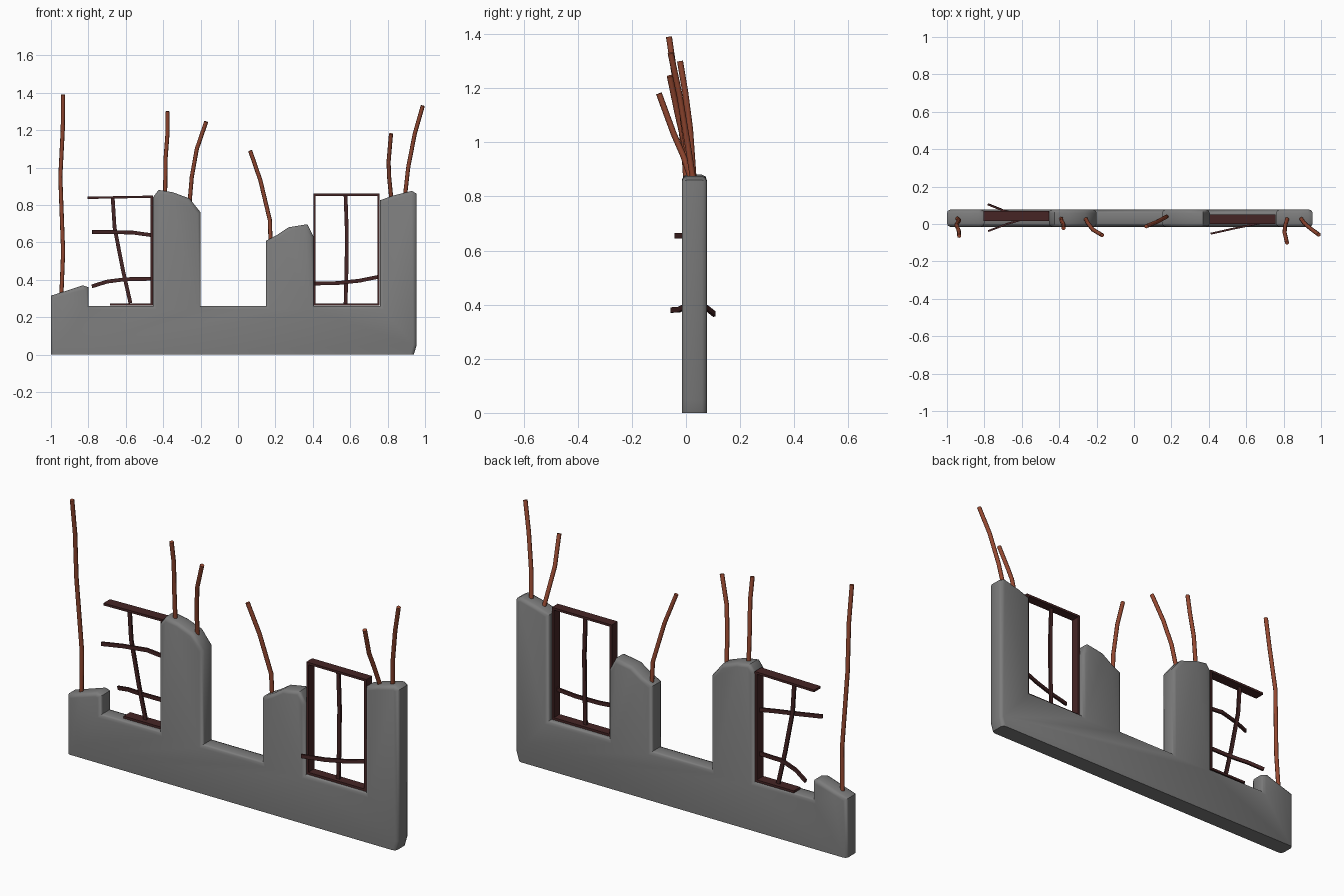
import bpy, bmesh, math
from mathutils import Vector

cube = bpy.data.objects.get("Cube")
if cube:
    bpy.data.objects.remove(cube, do_unlink=True)


def material(name, rgb):
    m = bpy.data.materials.new(name)
    m.use_nodes = True
    m.diffuse_color = (*rgb, 1)
    m.node_tree.nodes["Principled BSDF"].inputs["Base Color"].default_value = (*rgb, 1)
    return m


concrete = material("concrete grey", (0.2, 0.2, 0.2))
rust = material("rusty steel", (0.3, 0.065, 0.03))
wood = material("dark wood", (0.06, 0.018, 0.018))


def make_object(name, bm, mat, angle=None):
    bmesh.ops.recalc_face_normals(bm, faces=bm.faces)
    mesh = bpy.data.meshes.new(name)
    bm.to_mesh(mesh)
    bm.free()
    mesh.materials.append(mat)
    ob = bpy.data.objects.new(name, mesh)
    bpy.context.collection.objects.link(ob)
    if angle:
        bpy.ops.object.select_all(action='DESELECT')
        ob.select_set(True)
        bpy.context.view_layer.objects.active = ob
        bpy.ops.object.shade_smooth_by_angle(angle=math.radians(angle))
    return ob


def sweep(name, path, section, mat, angle=None):
    """Sweep a cross-section (side, depth) along a mostly x-z path."""
    pts = [Vector(p) for p in path]
    bm = bmesh.new()
    rings = []
    for i, p in enumerate(pts):
        t = (pts[min(i + 1, len(pts) - 1)] - pts[max(i - 1, 0)]).normalized()
        side = t.cross(Vector((0, 1, 0))).normalized()
        depth = side.cross(t)
        rings.append([bm.verts.new(p + side * a + depth * b) for a, b in section])
    n = len(section)
    for r, s in zip(rings, rings[1:]):
        for k in range(n):
            bm.faces.new((r[k], r[(k + 1) % n], s[(k + 1) % n], s[k]))
    bm.faces.new(rings[0])
    bm.faces.new(rings[-1])
    return make_object(name, bm, mat, angle)


def rectangle(w, d):
    return [(-w / 2, -d / 2), (w / 2, -d / 2), (w / 2, d / 2), (-w / 2, d / 2)]


def box(name, x0, x1, y0, y1, z0, z1, mat):
    bm = bmesh.new()
    bmesh.ops.create_cube(bm, size=1)
    for v in bm.verts:
        v.co = ((x0 + x1) / 2 + v.co.x * (x1 - x0),
                (y0 + y1) / 2 + v.co.y * (y1 - y0),
                (z0 + z1) / 2 + v.co.z * (z1 - z0))
    return make_object(name, bm, mat)


# Broken wall: outline extruded in depth, upper rims softened
SILL = 0.26
outline = [
    (-1, 0), (0.94, 0), (0.955, 0.05), (0.955, 0.86), (0.93, 0.875), (0.83, 0.85),
    (0.76, 0.825), (0.76, SILL), (0.405, SILL), (0.405, 0.63), (0.37, 0.697),
    (0.27, 0.68), (0.21, 0.64), (0.15, 0.608), (0.15, SILL), (-0.2, SILL),
    (-0.2, 0.76), (-0.26, 0.835), (-0.35, 0.868), (-0.425, 0.88), (-0.455, 0.84),
    (-0.455, SILL), (-0.8, SILL), (-0.8, 0.36), (-0.83, 0.37), (-0.93, 0.337), (-1, 0.315)]
bm = bmesh.new()
front = bm.faces.new([bm.verts.new((x, -0.015, z)) for x, z in outline])
ext = bmesh.ops.extrude_face_region(bm, geom=[front], use_keep_orig=True)
for v in ext["geom"]:
    if isinstance(v, bmesh.types.BMVert):
        v.co.y = 0.077
rims = [e for e in bm.edges
        if abs(e.verts[0].co.y - e.verts[1].co.y) < 0.001
        and max(v.co.z for v in e.verts) > 0.01]
bmesh.ops.recalc_face_normals(bm, faces=bm.faces)
bmesh.ops.bevel(bm, geom=rims, offset=0.018, offset_type='OFFSET', segments=2,
                profile=0.5, affect='EDGES', clamp_overlap=False)
make_object("broken_wall", bm, concrete, 50)

# Bent reinforcing bars sticking out of the wall
circle = [(0.011 * math.cos(k * math.pi / 4), 0.011 * math.sin(k * math.pi / 4))
          for k in range(8)]
bars = [
    [(-0.945, 0.03, 0.3), (-0.935, 0.02, 0.55), (-0.95, -0.005, 0.95),
     (-0.937, -0.035, 1.2), (-0.935, -0.063, 1.39)],
    [(-0.39, 0.03, 0.84), (-0.387, 0.015, 1.05), (-0.377, -0.002, 1.18), (-0.377, -0.022, 1.3)],
    [(-0.26, 0.03, 0.8), (-0.247, 0.005, 0.95), (-0.22, -0.03, 1.1), (-0.17, -0.06, 1.245)],
    [(0.175, 0.04, 0.58), (0.17, 0.037, 0.72), (0.12, 0.01, 0.93), (0.065, -0.012, 1.09)],
    [(0.82, 0.03, 0.83), (0.808, -0.01, 0.95), (0.805, -0.045, 1.03), (0.818, -0.1, 1.18)],
    [(0.892, 0.03, 0.84), (0.91, 0.005, 1.0), (0.945, -0.025, 1.18), (0.988, -0.057, 1.33)]]
for i, path in enumerate(bars):
    sweep(f"bent_bar_{i + 1}", path, circle, rust, 50)

# Window frame on the model's left: complete
L, R, B, T, W = 0.403, 0.757, 0.262, 0.86, 0.012
box("left_frame_post_inner", L, L + W, 0, 0.05, B, T, wood)
box("left_frame_post_outer", R - W, R, 0, 0.05, B, T, wood)
box("left_frame_head", L, R, 0, 0.05, T - W, T, wood)
box("left_frame_sill", L, R, 0, 0.05, B, B + W, wood)

# Window frame on the model's right: broken, one post missing
box("right_frame_post", -0.467, -0.455, 0.015, 0.07, B, 0.845, wood)
box("right_frame_sill", -0.685, -0.455, 0.015, 0.07, B, B + W, wood)
sweep("right_frame_head", [(-0.805, 0.043, 0.838), (-0.455, 0.043, 0.844)],
      rectangle(0.012, 0.055), wood)

# Warped glazing bars
glazing = rectangle(0.02, 0.01)
glazing_bars = {
    "left_glazing_upright": [(0.575, 0.025, 0.855), (0.582, 0.025, 0.65),
                             (0.58, 0.025, 0.45), (0.575, 0.025, 0.265)],
    "left_glazing_crossbar": [(0.41, -0.052, 0.38), (0.53, -0.025, 0.382),
                              (0.65, 0.0, 0.395), (0.75, 0.02, 0.415)],
    "right_glazing_upright": [(-0.67, 0.043, 0.84), (-0.66, 0.043, 0.68),
                              (-0.615, 0.043, 0.45), (-0.575, 0.043, 0.275)],
    "right_glazing_upper_crossbar": [(-0.78, -0.038, 0.655), (-0.68, 0.0, 0.655),
                                     (-0.56, 0.035, 0.652), (-0.46, 0.043, 0.638)],
    "right_glazing_lower_crossbar": [(-0.78, 0.105, 0.365), (-0.7, 0.073, 0.39),
                                     (-0.6, 0.045, 0.403), (-0.46, 0.043, 0.405)]}
for name, path in glazing_bars.items():
    sweep(name, path, glazing, wood)
